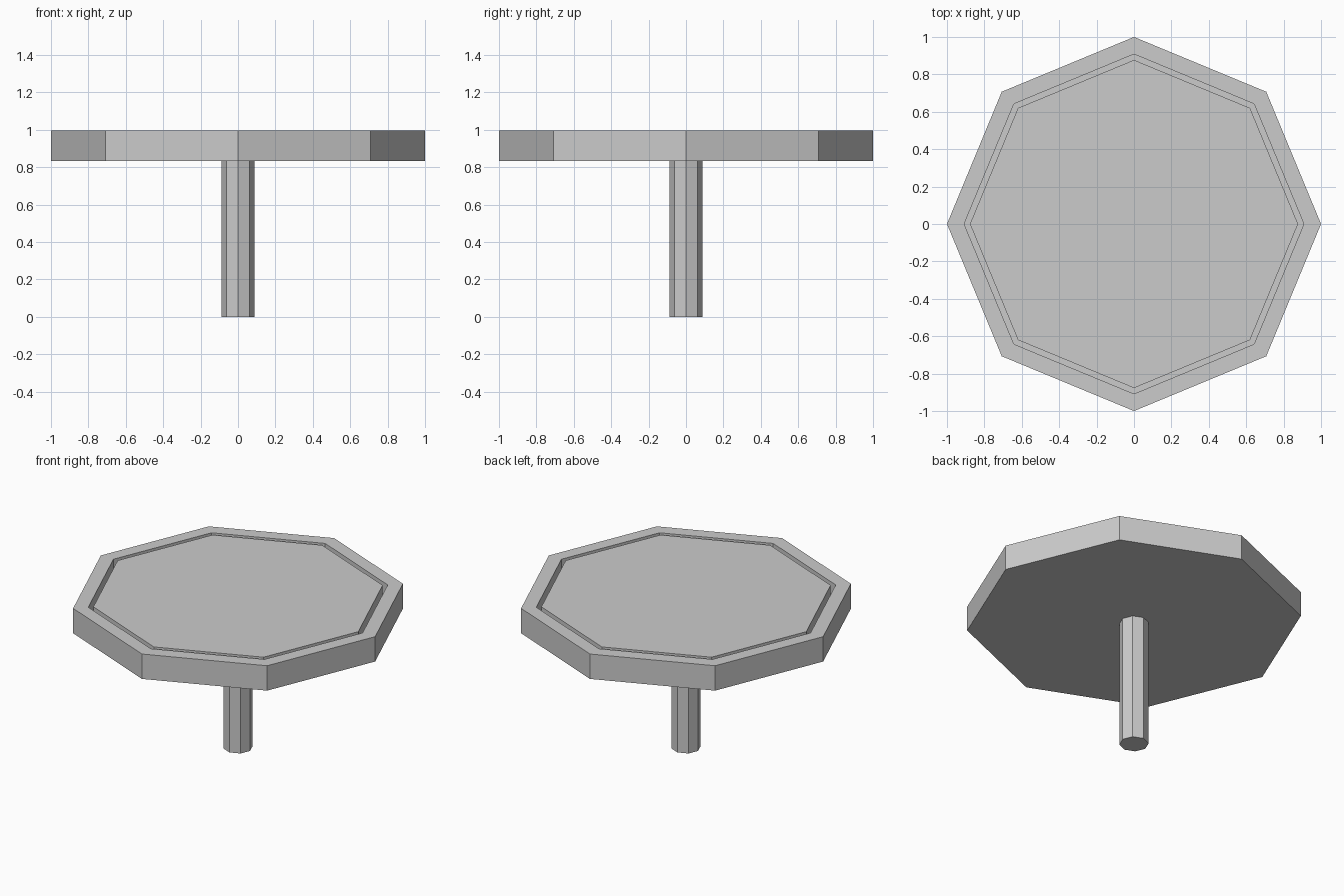
import bpy, bmesh
from math import cos, sin, pi

if "Cube" in bpy.data.objects:
    bpy.data.objects.remove(bpy.data.objects["Cube"])

SIDES = 8


def turned(name, profile):
    """Eight-sided solid from (radius, z) points running bottom to top."""
    bm = bmesh.new()
    rings = [[bm.verts.new((r * cos(2 * pi * i / SIDES), r * sin(2 * pi * i / SIDES), z))
              for i in range(SIDES)] for r, z in profile]
    for a, b in zip(rings, rings[1:]):
        for i in range(SIDES):
            j = (i + 1) % SIDES
            bm.faces.new((a[i], a[j], b[j], b[i]))
    bm.faces.new(rings[0][::-1])
    bm.faces.new(rings[-1])
    bmesh.ops.recalc_face_normals(bm, faces=bm.faces)
    mesh = bpy.data.meshes.new(name)
    bm.to_mesh(mesh)
    bm.free()
    obj = bpy.data.objects.new(name, mesh)
    bpy.context.collection.objects.link(obj)
    return obj


# Table top: outer rim, narrow groove, raised centre panel
turned("table_top", [(1.0, 0.833), (1.0, 0.997), (0.908, 0.997),
                     (0.908, 0.915), (0.877, 0.915), (0.877, 0.997)])

# Central leg
turned("leg", [(0.088, 0.0), (0.088, 0.833)])
